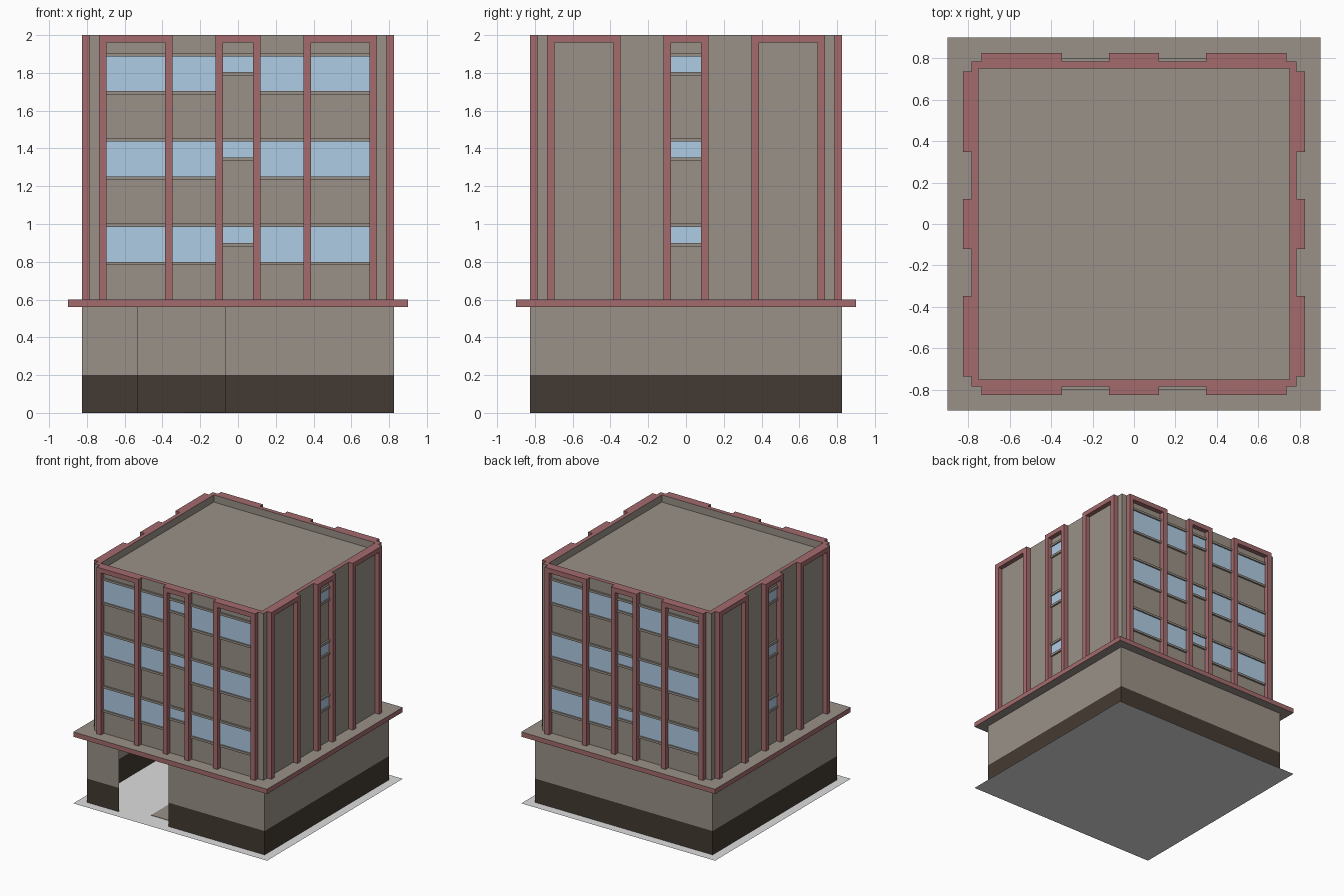
import bpy, bmesh
from math import pi
from mathutils import Matrix, Vector

cube = bpy.data.objects.get("Cube")
if cube:
    bpy.data.objects.remove(cube, do_unlink=True)


def material(name, rgb):
    lin = [((c / 255 + 0.055) / 1.055) ** 2.4 for c in rgb] + [1.0]
    m = bpy.data.materials.new(name)
    m.use_nodes = True
    m.diffuse_color = lin
    m.node_tree.nodes["Principled BSDF"].inputs["Base Color"].default_value = lin
    return m


STONE = material("warm_grey_stone", (154, 145, 136))
RED = material("dusty_red_trim", (164, 107, 109))
GLASS = material("pale_blue_glass", (175, 204, 228))
DARK = material("dark_brown_base", (68, 58, 50))
PAVING = material("light_grey_paving", (222, 222, 222))


def finish(name, bm, mats, turn=0):
    """Turn the mesh about z by quarter turns and link it."""
    bm.transform(Matrix.Rotation(turn * pi / 2, 4, "Z"))
    me = bpy.data.meshes.new(name)
    bm.to_mesh(me)
    bm.free()
    for m in mats:
        me.materials.append(m)
    ob = bpy.data.objects.new(name, me)
    bpy.context.collection.objects.link(ob)
    return ob


def box(bm, x0, x1, y0, y1, z0, z1):
    size = Vector((x1 - x0, y1 - y0, z1 - z0))
    mid = Vector((x0 + x1, y0 + y1, z0 + z1)) / 2
    bmesh.ops.create_cube(bm, size=1, matrix=Matrix.Translation(mid) @ Matrix.Diagonal(size).to_4x4())


def quad(bm, pts, index=0):
    f = bm.faces.new([bm.verts.new(p) for p in pts])
    f.material_index = index


WALL, FRONT, BASE = 0.785, 0.825, 0.825   # wall plane, frame plane, ground floor
LEDGE, TOP, BAR = 0.6, 2.0, 0.04
INNER, MID = 0.735, 0.12                  # outer ends of side bays and centre bay
SIDES = ["front", "left", "back", "right"]

# Paving under the building
bm = bmesh.new()
quad(bm, [(-.9, -.9, 0), (.9, -.9, 0), (.9, .9, 0), (-.9, .9, 0)])
finish("paving", bm, [PAVING])

# Floor inside the ground storey
bm = bmesh.new()
box(bm, -.29, .74, -.74, .74, .001, .004)
finish("inner_floor", bm, [STONE])

# Ground storey walls, with the entrance gap at the front
for k, side in enumerate(SIDES):
    bm = bmesh.new()
    spans = [(-BASE, -.53), (-.07, BASE)] if k == 0 else [(-BASE, BASE)]
    for a, b in spans:
        for i, (z0, z1) in enumerate([(0, .2), (.2, .56)]):
            quad(bm, [(a, -BASE, z0), (b, -BASE, z0), (b, -BASE, z1), (a, -BASE, z1)], i)
    finish(side + "_ground_wall", bm, [DARK, STONE], k)

# Ledge with red edges
bm = bmesh.new()
box(bm, -.9, .9, -.9, .9, .56, LEDGE)
for f in bm.faces:
    f.material_index = 0 if abs(f.normal.z) > .5 else 1
finish("ledge", bm, [STONE, RED])

# Upper block with a red parapet rim and a sunken roof
bm = bmesh.new()
box(bm, -WALL, WALL, -WALL, WALL, LEDGE, TOP)
bm.normal_update()
roof = max(bm.faces, key=lambda f: f.calc_center_median().z)
rim = bmesh.ops.inset_region(bm, faces=[roof], thickness=WALL - INNER)["faces"]
for f in rim:
    f.material_index = 1
well = bmesh.ops.extrude_face_region(bm, geom=[roof])["geom"]
bmesh.ops.translate(bm, vec=(0, 0, -.06), verts=[g for g in well if isinstance(g, bmesh.types.BMVert)])
if roof.is_valid:
    bm.faces.remove(roof)
bm.normal_update()
finish("upper_block", bm, [STONE, RED])

# Red bay frames on every side
for k, side in enumerate(SIDES):
    bm = bmesh.new()
    for a, b in [(-INNER, -.347), (-MID, MID), (.347, INNER)]:
        box(bm, a, a + BAR, -FRONT, -WALL, LEDGE, TOP)
        box(bm, b - BAR, b, -FRONT, -WALL, LEDGE, TOP)
        box(bm, a + BAR, b - BAR, -FRONT, -WALL, TOP - BAR, TOP)
    finish(side + "_bay_frames", bm, [RED], k)

# Windows with sills and lintels; the wide ones only at front and back
for k, side in enumerate(SIDES):
    glass, sills = bmesh.new(), bmesh.new()
    c = MID - BAR
    spans = [(-c, c, .1)]
    if k % 2 == 0:
        spans += [(-.695, -.387, 0), (-.347, -MID, 0), (MID, .347, 0), (.387, .695, 0)]
    for floor in range(3):
        low = .8 + floor * .452
        high = low + .184
        for a, b, lift in spans:
            box(glass, a, b, -WALL - .004, -WALL, low + lift, high)
            box(sills, a, b, -WALL - .015, -WALL, low + lift - .018, low + lift)
            box(sills, a, b, -WALL - .015, -WALL, high, high + .018)
    finish(side + "_windows", glass, [GLASS], k)
    finish(side + "_sills", sills, [STONE], k)
